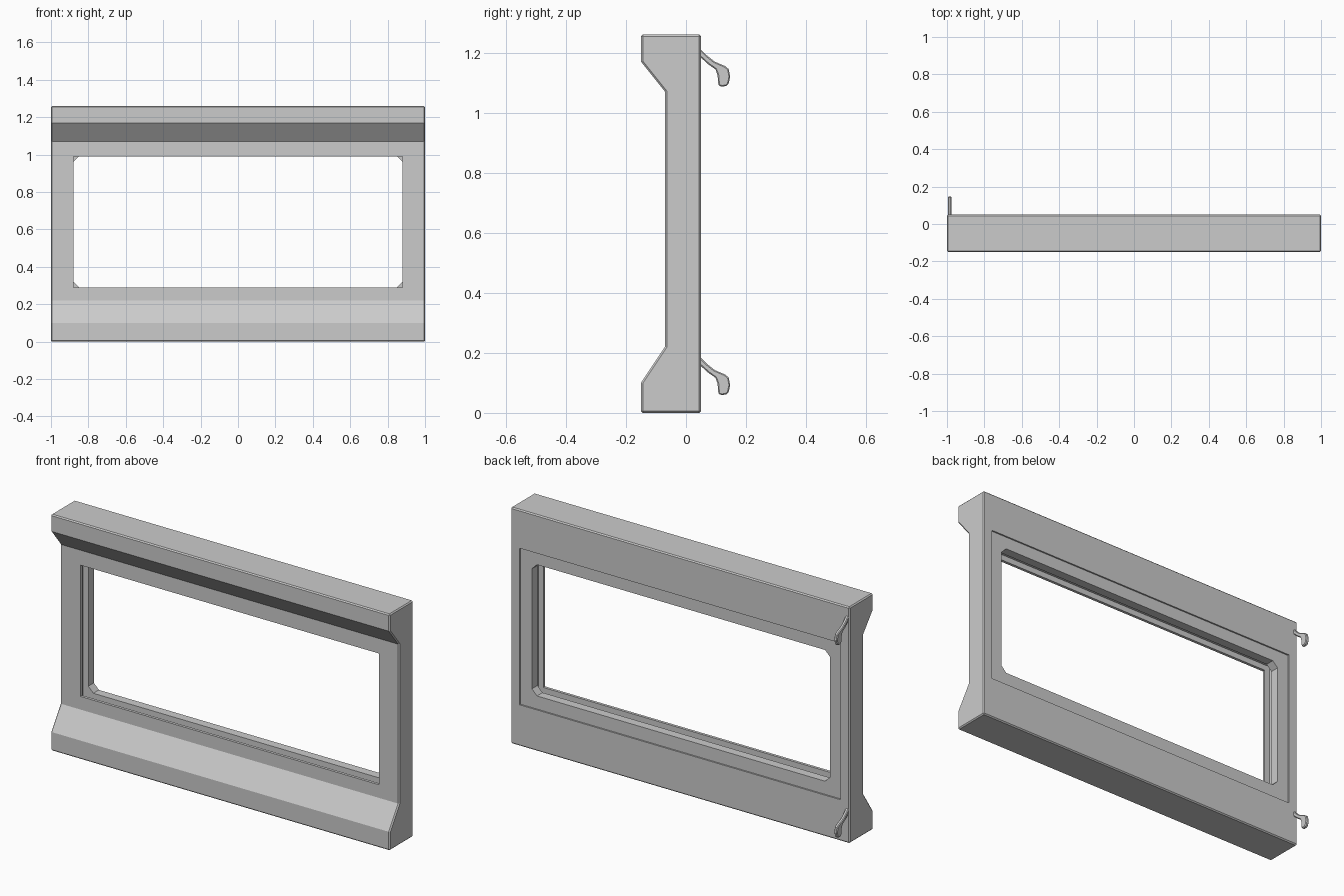
import bpy, bmesh

cube = bpy.data.objects.get("Cube")
if cube:
    bpy.data.objects.remove(cube, do_unlink=True)

# Single grey finish
grey = bpy.data.materials.new("light_grey")
grey.use_nodes = True
colour = (0.6, 0.6, 0.6, 1)
grey.diffuse_color = colour
grey.node_tree.nodes["Principled BSDF"].inputs["Base Color"].default_value = colour


def prism(name, points, axis, start, end, bevel=0):
    """Extrude a 2D outline: axis 'x' takes (y, z) points, axis 'y' takes (x, z)."""
    bm = bmesh.new()
    place = (lambda a, b, t: (t, a, b)) if axis == "x" else (lambda a, b, t: (a, t, b))
    face = bm.faces.new([bm.verts.new(place(a, b, start)) for a, b in points])
    out = bmesh.ops.extrude_face_region(bm, geom=[face])
    move = place(0, 0, end - start)
    verts = [v for v in out["geom"] if isinstance(v, bmesh.types.BMVert)]
    bmesh.ops.translate(bm, verts=verts, vec=move)
    bmesh.ops.recalc_face_normals(bm, faces=bm.faces)
    if bevel:
        sharp = [e for e in bm.edges if e.calc_face_angle(0) > 1.0]
        bmesh.ops.bevel(bm, geom=sharp, offset=bevel, segments=1,
                        affect="EDGES", clamp_overlap=True)
    mesh = bpy.data.meshes.new(name)
    bm.to_mesh(mesh)
    bm.free()
    mesh.materials.append(grey)
    obj = bpy.data.objects.new(name, mesh)
    bpy.context.collection.objects.link(obj)
    return obj


def window_outline(half, low, high, c=0):
    """Rectangle, optionally with chamfered corners."""
    if not c:
        return [(-half, low), (half, low), (half, high), (-half, high)]
    return [(-half + c, low), (half - c, low), (half, low + c), (half, high - c),
            (half - c, high), (-half + c, high), (-half, high - c), (-half, low + c)]


# Frame body: side profile with projecting top and bottom rails
profile = [(-0.15, 0), (-0.15, 0.10), (-0.07, 0.22), (-0.07, 1.07),
           (-0.15, 1.17), (-0.15, 1.26), (0.05, 1.26), (0.05, 0)]
frame = prism("window_frame", profile, "x", -1, 1, bevel=0.006)

# Cuts: glazing groove, square front opening, chamfered rear opening, rear recess
cuts = [
    ("groove", window_outline(0.91, 0.26, 1.02), -0.055, -0.005),
    ("front_opening", window_outline(0.88, 0.29, 0.99), -0.3, -0.03),
    ("rear_opening", window_outline(0.88, 0.29, 0.99, 0.03), -0.03, 0.3),
    ("rear_recess", window_outline(0.947, 0.22, 1.055), 0.042, 0.3),
]
for name, outline, y0, y1 in cuts:
    cutter = prism(name + "_cutter", outline, "y", y0, y1)
    cutter.hide_render = True
    mod = frame.modifiers.new(name, "BOOLEAN")
    mod.operation = "DIFFERENCE"
    mod.solver = "EXACT"
    mod.object = cutter
    bpy.context.view_layer.objects.active = frame
    bpy.ops.object.modifier_apply(modifier=mod.name)
    bpy.data.objects.remove(cutter, do_unlink=True)

# Rear hooks at the right-hand end
hook = [(0.045, 1.215), (0.07, 1.19), (0.095, 1.17), (0.13, 1.155), (0.142, 1.145),
        (0.147, 1.12), (0.142, 1.096), (0.135, 1.089), (0.12, 1.086), (0.108, 1.09),
        (0.105, 1.125), (0.098, 1.144), (0.075, 1.16), (0.045, 1.187)]
for name, drop in (("upper_hook", 0), ("lower_hook", 1.027)):
    prism(name, [(y, z - drop) for y, z in hook], "x", -0.994, -0.976, bevel=0.004)
